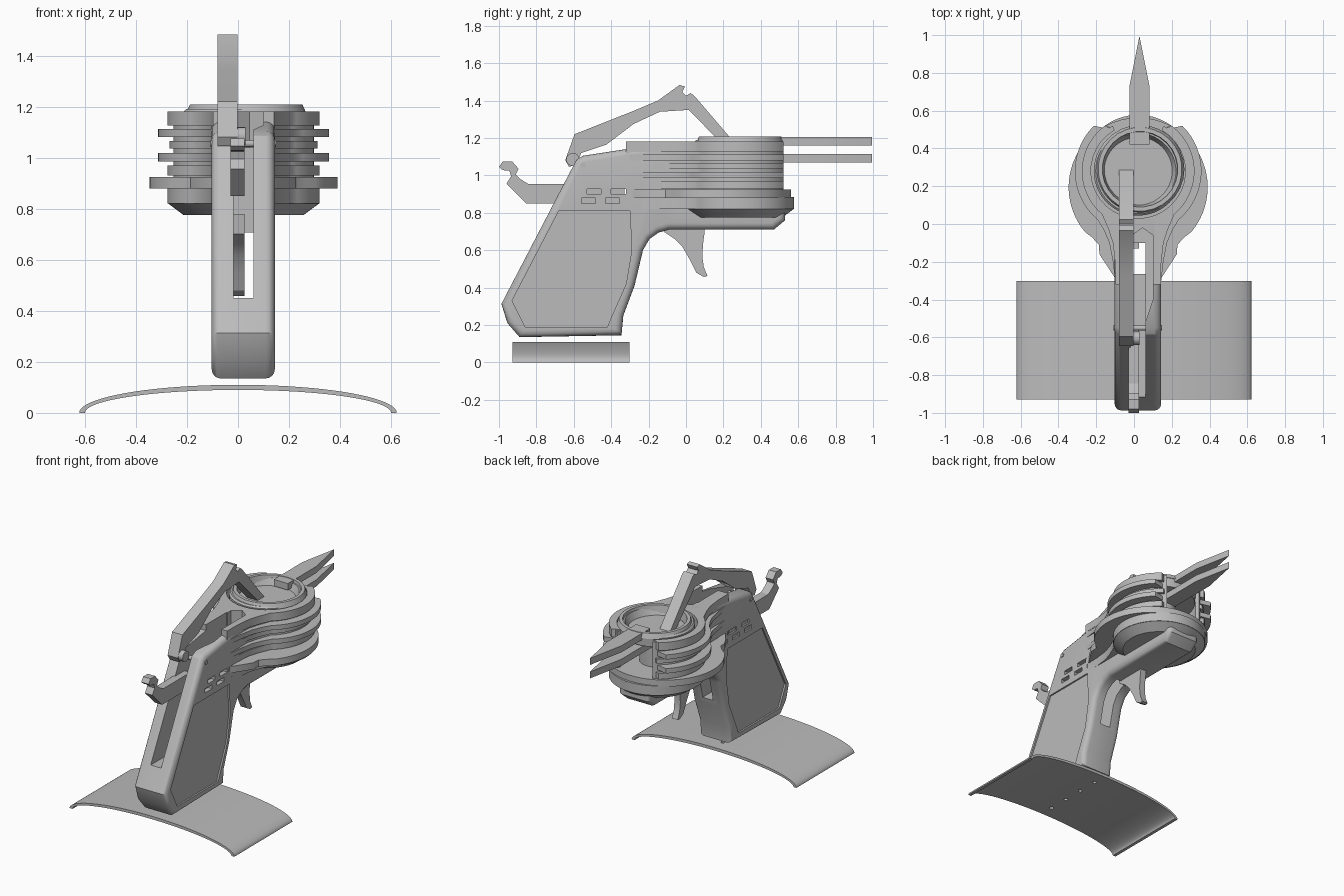
import bpy, bmesh
from math import sin, cos, pi, radians, asin
from mathutils import Vector

cube = bpy.data.objects.get("Cube")
if cube:
    bpy.data.objects.remove(cube, do_unlink=True)

grey = bpy.data.materials.new("plain_grey")
grey.use_nodes = True
COL = (0.5, 0.5, 0.5, 1)
grey.diffuse_color = COL
grey.node_tree.nodes["Principled BSDF"].inputs["Base Color"].default_value = COL

CX, CY = 0.022, 0.28          # centre of the round housing
parts = []


def finish(name, bm, cutter=False):
    bmesh.ops.recalc_face_normals(bm, faces=bm.faces[:])
    me = bpy.data.meshes.new(name)
    bm.to_mesh(me)
    bm.free()
    ob = bpy.data.objects.new(name, me)
    bpy.context.collection.objects.link(ob)
    if cutter:
        ob.hide_render = True
    else:
        me.materials.append(grey)
        parts.append(ob)
    return ob


def prism(name, pts, axis, lo, hi, round_rim=0, cutter=False):
    """Extrude a 2D outline from lo to hi along the axis."""
    place = {"x": lambda a, b: (lo, a, b), "y": lambda a, b: (a, lo, b),
             "z": lambda a, b: (a, b, lo)}[axis]
    bm = bmesh.new()
    cap = bm.faces.new([bm.verts.new(place(a, b)) for a, b in pts])
    out = bmesh.ops.extrude_face_region(bm, geom=[cap], use_keep_orig=True)["geom"]
    shift = Vector([(hi - lo) * (axis == k) for k in "xyz"])
    bmesh.ops.translate(bm, verts=[g for g in out if isinstance(g, bmesh.types.BMVert)], vec=shift)
    bmesh.ops.recalc_face_normals(bm, faces=bm.faces[:])
    if round_rim:
        far = [g for g in out if isinstance(g, bmesh.types.BMFace)][0]
        bmesh.ops.bevel(bm, geom=list(cap.edges) + list(far.edges), offset=round_rim,
                        segments=4, profile=0.5, affect="EDGES", clamp_overlap=False)
    return finish(name, bm, cutter)


def box(name, x, y, z, cutter=False):
    return prism(name, [(x[0], y[0]), (x[1], y[0]), (x[1], y[1]), (x[0], y[1])],
                 "z", z[0], z[1], 0, cutter)


def lathe(name, profile, n=64):
    """Revolve (radius, z) points about the housing centre."""
    bm = bmesh.new()
    rings = [[bm.verts.new((CX + r * cos(2 * pi * i / n), CY + r * sin(2 * pi * i / n), z))
              for i in range(n)] for r, z in profile]
    for a, b in zip(rings, rings[1:]):
        for i in range(n):
            bm.faces.new((a[i], a[i - 1], b[i - 1], b[i]))
    bm.faces.new(rings[0])
    bm.faces.new(rings[-1])
    return finish(name, bm)


def disc(cy, cz, r, n=16):
    return [(cy + r * cos(2 * pi * i / n), cz + r * sin(2 * pi * i / n)) for i in range(n)]


def cut(ob, cutters):
    for c in cutters:
        m = ob.modifiers.new("cut", "BOOLEAN")
        m.object, m.operation, m.solver = c, "DIFFERENCE", "EXACT"
        bpy.context.view_layer.objects.active = ob
        bpy.ops.object.modifier_apply(modifier=m.name)


def arc(r, a0, a1, cy=CY, n=28):
    return [(r * cos(radians(a0 + (a1 - a0) * i / n)), cy + r * sin(radians(a0 + (a1 - a0) * i / n)))
            for i in range(n + 1)]


def mirrored(half):
    """Right half outline, back to front, closed by its mirror image."""
    return [(CX + x, y) for x, y in half] + [(CX - x, y) for x, y in reversed(half)]


def tail(r):
    d = r - 0.3
    return [(0.158 + d * 0.7, -0.03), (0.135 + d * 0.5, -0.1), (0.123 + d * 0.3, -0.2), (0.12, -0.32)]


def shell(r):
    """Open ring with a neck; the gap faces the back."""
    outer = arc(r, math_end(r), -50) + tail(r)
    inner = [(CX + x, y) for x, y in arc(0.25, 120, 420)]
    return mirrored(outer) + inner


def math_end(r):
    return asin((0.52 - CY) / r) * 180 / pi


# Cutters for the channel, the side panels and the vents
slot = box("slot_cutter", (-0.018, 0.06), (-1.1, -0.1), (0.45, 1.3), True)
channel = prism("channel_cutter", [(-0.01, -0.52), (0.06, -0.52), (0.1, -0.4), (0.1, -0.06),
                (0.045, -0.02), (-0.01, -0.06)], "z", 1.04, 1.3, 0, True)
panel = [(-0.93, 0.33), (-0.68, 0.81), (-0.3, 0.81), (-0.29, 0.6), (-0.32, 0.42),
         (-0.4, 0.24), (-0.42, 0.19), (-0.86, 0.19)]
grip_cutters = [slot, channel]
for side, lo, hi in (("right", 0.133, 0.2), ("left", -0.2, -0.092)):
    grip_cutters.append(prism(side + "_panel_cutter", panel, "x", lo, hi, 0, True))
    for row, z in enumerate((0.85, 0.9)):
        for i in range(3):
            y = -0.56 + 0.13 * i + 0.03 * row
            grip_cutters.append(box(f"{side}_vent_cutter_{row}_{i}", (lo - 0.02, hi),
                                    (y, y + 0.075), (z, z + 0.028), True))
grip_cutters.append(box("peep_cutter", (-0.3, 0.3), (-0.33, -0.3), (0.9, 0.928), True))

# Grip with the neck and keel
grip = prism("grip", [(-0.987, 0.313), (-0.585, 1.085), (-0.55, 1.105), (-0.06, 1.18), (0.03, 1.18),
             (0.03, 0.87), (0.53, 0.87), (0.53, 0.76), (0.47, 0.71), (-0.09, 0.71), (-0.145, 0.695),
             (-0.195, 0.66), (-0.23, 0.6), (-0.275, 0.41), (-0.335, 0.25), (-0.345, 0.145),
             (-0.89, 0.135), (-0.955, 0.21)], "x", -0.103, 0.144, 0.035)
cut(grip, grip_cutters)

# Housing: open ring layers with ridges
for name, r, lo, hi in (("housing_wall", 0.275, 0.9, 1.175), ("upper_lip", 0.298, 1.125, 1.18),
                        ("upper_ridge", 0.335, 1.08, 1.112), ("lower_ridge", 0.335, 0.985, 1.018),
                        ("middle_band", 0.29, 1.035, 1.065), ("lower_band", 0.298, 0.93, 0.97)):
    cut(prism(name, shell(r), "z", lo, hi), [slot, channel])

# Wide flange and the base under it
flange = prism("flange", mirrored(arc(0.368, 90, -40, 0.195)[1:] + [(0.245, -0.07), (0.208, -0.11),
               (0.205, -0.16), (0.12, -0.29)]), "z", 0.88, 0.925)
base = prism("base_plate", mirrored(arc(0.298, 90, -50)[1:] + tail(0.3)), "z", 0.82, 0.885)
for ob in (flange, base):
    cut(ob, [slot])
lathe("base_bowl", [(0.235, 0.775), (0.298, 0.822), (0.298, 0.88)])

# Dial: hub, dished plate and faceted rim
lathe("dial_hub", [(0.11, 0.9), (0.11, 1.13)])
lathe("dial_dish", [(0.232, 1.12), (0.235, 1.18), (0.225, 1.19), (0.2, 1.19), (0.18, 1.145)])
bm = bmesh.new()
N = 28
def ring(r, z, shift=0):
    return [bm.verts.new((CX + 0.01 + r * cos(2 * pi * (i + shift) / N),
                          CY + 0.01 + r * sin(2 * pi * (i + shift) / N), z)) for i in range(N)]
low, top, lip, floor = ring(0.235, 1.175), ring(0.222, 1.208, 0.5), ring(0.2, 1.208, 0.5), ring(0.19, 1.15, 0.5)
for i in range(N):
    j = (i + 1) % N
    bm.faces.new((low[i], low[j], top[i]))
    bm.faces.new((low[j], top[j], top[i]))
    bm.faces.new((top[i], top[j], lip[j], lip[i]))
    bm.faces.new((lip[i], lip[j], floor[j], floor[i]))
finish("dial_rim", bm)

# Two pointed blades at the back
for name, start, lo in (("upper_blade", 0.42, 1.16), ("lower_blade", 0.33, 1.068)):
    prism(name, [(-0.024, start), (0.082, start), (0.082, 0.73), (0.029, 0.995), (-0.024, 0.73)],
          "z", lo, lo + 0.045)

# Hammer arm, bent over the top
prism("hammer_arm", [(-0.645, 1.08), (-0.63, 1.125), (-0.596, 1.22), (-0.28, 1.345), (-0.15, 1.4),
      (-0.035, 1.483), (-0.005, 1.475), (-0.02, 1.445), (0.0, 1.425), (0.025, 1.44), (0.045, 1.425),
      (0.285, 1.145), (0.215, 1.145), (0.015, 1.35), (-0.14, 1.34), (-0.28, 1.275), (-0.425, 1.165),
      (-0.56, 1.12), (-0.585, 1.06), (-0.625, 1.045)], "x", -0.08, -0.002)
prism("arm_pin", disc(-0.605, 1.085, 0.035), "x", -0.07, 0.03)
prism("body_pin", disc(-0.55, 1.055, 0.014), "x", -0.108, 0.149)

# Hooked lever at the front
prism("hook_lever", [(-0.98, 1.028), (-1.0, 1.045), (-0.98, 1.075), (-0.93, 1.075), (-0.895, 1.035),
      (-0.91, 1.005), (-0.885, 0.98), (-0.845, 0.955), (-0.55, 0.955), (-0.55, 0.85), (-0.855, 0.85),
      (-0.96, 0.955), (-0.935, 0.995), (-0.945, 1.025)], "x", -0.03, 0.026)

# Trigger
prism("trigger", [(-0.13, 0.78), (-0.12, 0.7), (-0.06, 0.66), (-0.02, 0.62), (0.02, 0.55),
      (0.055, 0.48), (0.095, 0.457), (0.115, 0.462), (0.095, 0.51), (0.087, 0.57), (0.092, 0.64),
      (0.1, 0.7), (0.1, 0.78)], "x", -0.018, 0.026)

# Curved stand with a row of screw holes
steps = [pi * i / 40 for i in range(41)]
stand = prism("stand", [(0.622 * cos(t), 0.11 * sin(t)) for t in steps]
              + [(0.6 * cos(t), 0.09 * sin(t)) for t in reversed(steps)], "y", -0.928, -0.302)
cut(stand, [prism(f"hole_cutter_{i}", [(x, y - 0.615 + 0.145 * (i - 1.5)) for x, y in disc(0, 0, 0.013)],
                  "z", 0.05, 0.2, 0, True) for i in range(4)])

# Smooth shading with sharp edges kept; drop the used cutters
for ob in list(bpy.data.objects):
    if ob.name.rsplit("_cutter")[0] != ob.name:
        bpy.data.objects.remove(ob, do_unlink=True)
bpy.ops.object.select_all(action="DESELECT")
for ob in parts:
    ob.select_set(True)
bpy.context.view_layer.objects.active = grip
bpy.ops.object.shade_smooth_by_angle(angle=radians(30))
